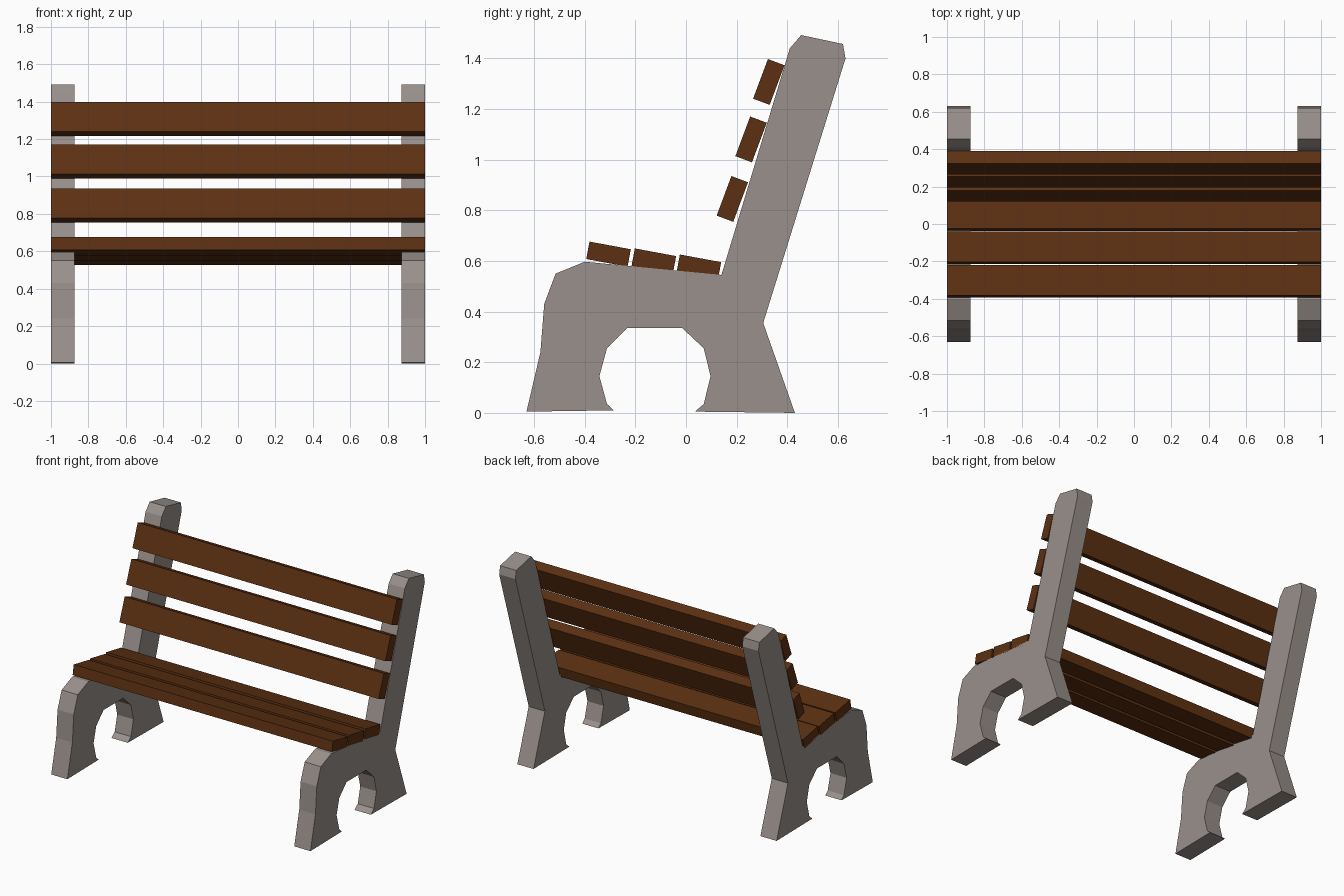
import bpy, bmesh, math
from mathutils import Matrix

if "Cube" in bpy.data.objects:
    bpy.data.objects.remove(bpy.data.objects["Cube"])


def material(name, rgb):
    m = bpy.data.materials.new(name)
    m.diffuse_color = (*rgb, 1)
    m.use_nodes = True
    m.node_tree.nodes["Principled BSDF"].inputs["Base Color"].default_value = m.diffuse_color
    return m


stone = material("warm grey stone", (0.32, 0.28, 0.26))
wood = material("dark brown wood", (0.109, 0.030, 0.006))


def finish(name, bm, mat):
    bmesh.ops.recalc_face_normals(bm, faces=bm.faces[:])
    mesh = bpy.data.meshes.new(name)
    bm.to_mesh(mesh)
    bm.free()
    mesh.materials.append(mat)
    ob = bpy.data.objects.new(name, mesh)
    bpy.context.collection.objects.link(ob)
    return ob


# Side frame outline (y, z): front leg, seat rest, back post, rear leg, arch
PROFILE = [
    (-0.63, 0.005), (-0.575, 0.24), (-0.56, 0.43), (-0.515, 0.55),
    (-0.40, 0.597), (0.14, 0.545), (0.41, 1.44), (0.455, 1.492),
    (0.62, 1.457), (0.63, 1.40), (0.305, 0.355), (0.43, 0.0),
    (0.035, 0.005), (0.07, 0.035), (0.097, 0.145), (0.07, 0.255),
    (-0.015, 0.335), (-0.232, 0.335), (-0.312, 0.255), (-0.342, 0.145),
    (-0.312, 0.035), (-0.285, 0.01),
]


def side_frame(name, x0, x1):
    bm = bmesh.new()
    face = bm.faces.new([bm.verts.new((x0, y, z)) for y, z in PROFILE])
    ext = bmesh.ops.extrude_face_region(bm, geom=[face], use_keep_orig=True)
    verts = [g for g in ext["geom"] if isinstance(g, bmesh.types.BMVert)]
    bmesh.ops.translate(bm, verts=verts, vec=(x1 - x0, 0, 0))
    return finish(name, bm, stone)


side_frame("right_side_frame", 0.875, 1.0)
side_frame("left_side_frame", -1.0, -0.875)


# Planks spanning the full width, tilted about x
def plank(name, y, z, depth, height, tilt):
    bm = bmesh.new()
    mat = (Matrix.Translation((0, y, z))
           @ Matrix.Rotation(math.radians(tilt), 4, 'X')
           @ Matrix.Diagonal((2.0, depth, height, 1)))
    bmesh.ops.create_cube(bm, size=1, matrix=mat)
    return finish(name, bm, wood)


for i, (y, z) in enumerate([(-0.306, 0.627), (-0.127, 0.600), (0.051, 0.576)]):
    plank(f"seat_plank_{i + 1}", y, z, 0.166, 0.07, -10.5)

for i, (y, z) in enumerate([(0.183, 0.845), (0.257, 1.080), (0.327, 1.307)]):
    plank(f"back_plank_{i + 1}", y, z, 0.07, 0.167, -20.5)
